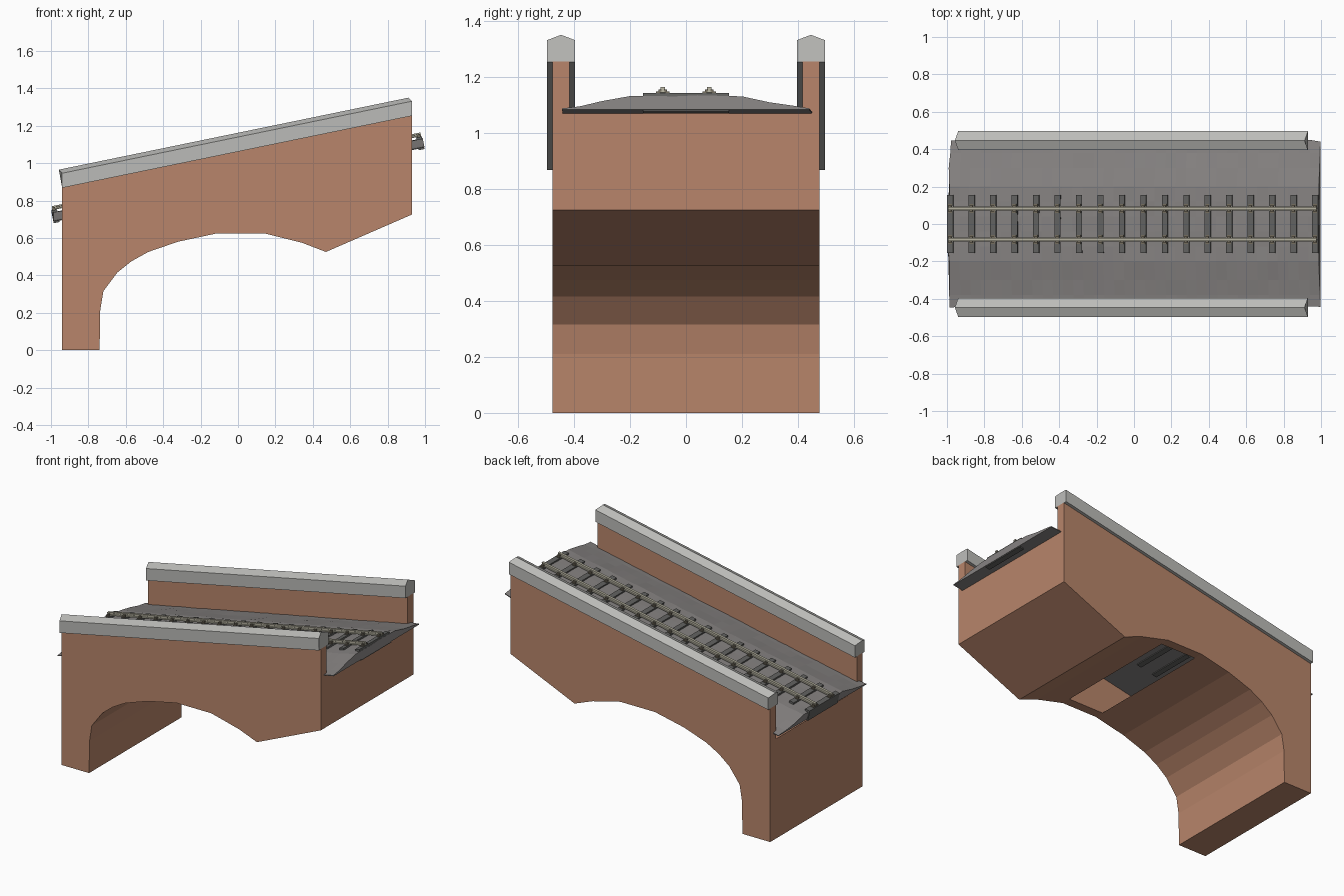
import bpy, bmesh, math, random
from mathutils import Matrix, Vector

if "Cube" in bpy.data.objects:
    bpy.data.objects.remove(bpy.data.objects["Cube"])

random.seed(4)
SLOPE = math.atan(0.2)
# Track frame: origin under the mid span, x axis climbing along the bridge
TRACK = Matrix.Translation((0, 0, 0.88)) @ Matrix.Rotation(-SLOPE, 4, 'Y')


def material(name, rgb):
    m = bpy.data.materials.new(name)
    m.diffuse_color = (*rgb, 1)
    m.use_nodes = True
    m.node_tree.nodes["Principled BSDF"].inputs["Base Color"].default_value = m.diffuse_color
    return m


BRICK = material("brick", (0.48, 0.235, 0.145))
STONE = material("coping stone", (0.50, 0.50, 0.48))
GRAVEL = material("gravel", (0.235, 0.222, 0.218))
WOOD = material("weathered sleeper", (0.12, 0.12, 0.115))
STEEL = material("rail steel", (0.45, 0.43, 0.34))
IRON = material("chair iron", (0.17, 0.15, 0.11))


def finish(name, bm, mat, matrix=None, normals=True):
    if normals:
        bmesh.ops.recalc_face_normals(bm, faces=bm.faces)
    me = bpy.data.meshes.new(name)
    bm.to_mesh(me)
    bm.free()
    me.materials.append(mat)
    ob = bpy.data.objects.new(name, me)
    if matrix:
        ob.matrix_world = matrix
    bpy.context.collection.objects.link(ob)
    return ob


def loft(name, a, b, mat, matrix=None):
    """Solid between two matching polygons."""
    bm = bmesh.new()
    va = [bm.verts.new(p) for p in a]
    vb = [bm.verts.new(p) for p in b]
    bm.faces.new(va)
    bm.faces.new(vb[::-1])
    for i in range(len(va)):
        j = (i + 1) % len(va)
        bm.faces.new((va[i], va[j], vb[j], vb[i]))
    return finish(name, bm, mat, matrix)


def add_box(bm, lo, hi):
    size = [h - l for l, h in zip(lo, hi)]
    mid = [(h + l) / 2 for l, h in zip(lo, hi)]
    bmesh.ops.create_cube(bm, size=1, matrix=Matrix.Translation(mid) @ Matrix.Diagonal((*size, 1)))


# Underside of the arch, from the left foot to the springing on the right
ARCH = [(-0.94, 0), (-0.74, 0), (-0.737, 0.21), (-0.72, 0.315), (-0.645, 0.415),
        (-0.57, 0.475), (-0.48, 0.525), (-0.32, 0.58), (-0.11, 0.625),
        (0.14, 0.625), (0.34, 0.575), (0.47, 0.525), (0.93, 0.725)]
INNER, OUTER = 0.416, 0.476

# Side walls and pitched copings
for side, s in (("front", -1), ("back", 1)):
    prof = ARCH + [(0.93, 1.255), (-0.94, 0.87)]
    loft(side + "_wall", [(x, s * INNER, z) for x, z in prof],
         [(x, s * OUTER, z) for x, z in prof], BRICK)
    section = [(0.396, 0, 0), (0.496, 0, 0), (0.496, 0.078, 0),
               (0.446, 0.097, -0.018), (0.396, 0.078, 0)]
    loft(side + "_coping", [(-0.94 + dx, s * y, 0.868 + h) for y, h, dx in section],
         [(0.93 + dx, s * y, 1.253 + h) for y, h, dx in section], STONE)

# Vault: soffit and end faces between the walls, open at the crown
bm = bmesh.new()
path = [(-0.94, 0.65)] + ARCH + [(0.93, 1.078)]
for (x0, z0), (x1, z1) in zip(path, path[1:]):
    if (x0, x1) == (-0.11, 0.14):
        continue
    bm.faces.new([bm.verts.new(p) for p in ((x0, -INNER, z0), (x0, INNER, z0),
                                            (x1, INNER, z1), (x1, -INNER, z1))])
bmesh.ops.remove_doubles(bm, verts=bm.verts, dist=1e-4)
finish("arch_vault", bm, BRICK, normals=False)

# Gravel bed: mounded cross-section with slightly uneven rows of stones
bm = bmesh.new()
bed = [(0.445, 0.008), (0.38, 0.017), (0.30, 0.032), (0.2, 0.051), (0.12, 0.053), (0.04, 0.054)]
bed = [(-y, h) for y, h in bed] + bed[::-1]
N = 36
rows = []
for i in range(N + 1):
    u = -0.998 + 2.016 * i / N
    row = []
    for k, (y, h) in enumerate(bed):
        edge = k in (0, len(bed) - 1)
        jit = random.uniform(-0.0025, 0.0025)
        du = random.uniform(-0.008, 0.004) if i == 0 else 0
        row.append(bm.verts.new((u + du, y + (jit * 2 if edge else 0), h + (0 if edge else jit))))
    rows.append(row)
for r0, r1 in zip(rows, rows[1:]):
    for k in range(len(bed) - 1):
        bm.faces.new((r0[k], r1[k], r1[k + 1], r0[k + 1]))
base = [[bm.verts.new((r[e].co.x, r[e].co.y, 0.003)) for e in (0, -1)] for r in rows]
for i in range(N):
    (a, b), (c, d) = base[i], base[i + 1]
    bm.faces.new((a, b, d, c))
    bm.faces.new((rows[i][0], a, c, rows[i + 1][0]))
    bm.faces.new((rows[i][-1], rows[i + 1][-1], d, b))
for i in (0, N):
    bm.faces.new(rows[i] + base[i][::-1])
finish("gravel_bed", bm, GRAVEL, TRACK)

# Sleepers and the iron chairs holding the rails
sleepers, chairs = bmesh.new(), bmesh.new()
COUNT, RAIL_Y = 18, 0.083
for i in range(COUNT):
    u = -0.99 + 1.99 * i / (COUNT - 1)
    add_box(sleepers, (u - 0.016, -0.154, -0.004), (u + 0.016, 0.154, 0.065))
    for s in (-1, 1):
        add_box(chairs, (u - 0.011, s * RAIL_Y - 0.024, 0.064), (u + 0.011, s * RAIL_Y + 0.024, 0.071))
        add_box(chairs, (u - 0.008, s * RAIL_Y - 0.016, 0.070), (u + 0.008, s * RAIL_Y + 0.016, 0.079))
finish("sleepers", sleepers, WOOD, TRACK)
finish("rail_chairs", chairs, IRON, TRACK)

# Rails with foot, web and head
half = [(0.010, 0.066), (0.010, 0.069), (0.004, 0.071), (0.004, 0.078), (0.008, 0.080), (0.008, 0.087)]
rail = half + [(-y, h) for y, h in half[::-1]]
for side, s in (("front", -1), ("back", 1)):
    loft(side + "_rail", [(-0.998, s * RAIL_Y + y, h) for y, h in rail],
         [(1.012, s * RAIL_Y + y, h) for y, h in rail], STEEL, TRACK)
